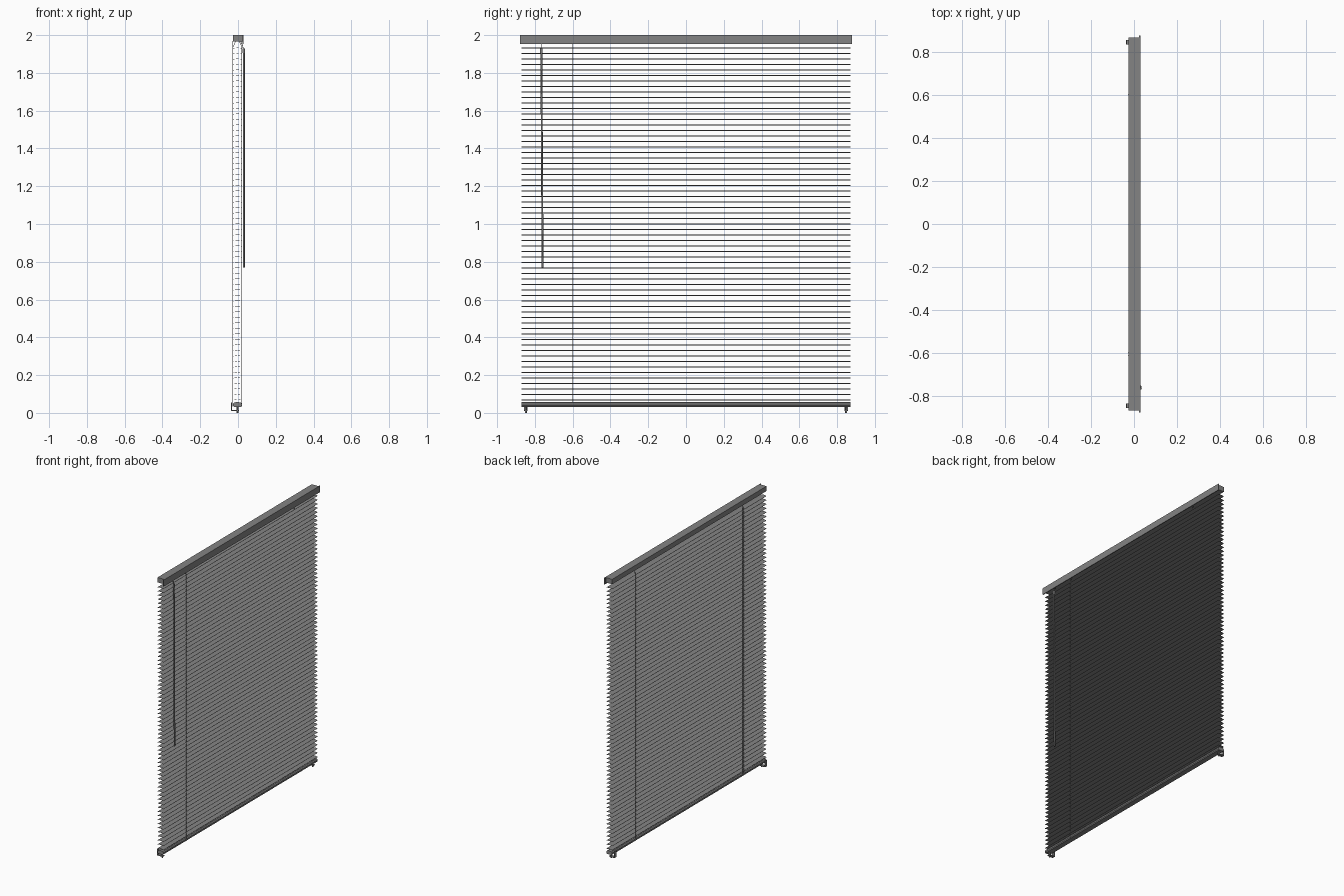
import bpy, bmesh, math
from mathutils import Vector

cube = bpy.data.objects.get("Cube")
if cube:
    bpy.data.objects.remove(cube, do_unlink=True)

grey = bpy.data.materials.new("painted grey")
grey.use_nodes = True
colour = (0.23, 0.23, 0.23, 1)
grey.diffuse_color = colour
grey.node_tree.nodes["Principled BSDF"].inputs["Base Color"].default_value = colour


def finish(name, bm):
    bmesh.ops.recalc_face_normals(bm, faces=bm.faces)
    mesh = bpy.data.meshes.new(name)
    bm.to_mesh(mesh)
    bm.free()
    mesh.materials.append(grey)
    obj = bpy.data.objects.new(name, mesh)
    bpy.context.collection.objects.link(obj)
    return obj


def extrude_y(name, profile, y0, y1):
    """Extrude a closed (x, z) profile along y."""
    bm = bmesh.new()
    face = bm.faces.new([bm.verts.new((x, y0, z)) for x, z in profile])
    ext = bmesh.ops.extrude_face_region(bm, geom=[face])
    moved = [v for v in ext["geom"] if isinstance(v, bmesh.types.BMVert)]
    bmesh.ops.translate(bm, verts=moved, vec=(0, y1 - y0, 0))
    return finish(name, bm)


def box(name, x0, x1, y0, y1, z0, z1):
    return extrude_y(name, [(x0, z0), (x1, z0), (x1, z1), (x0, z1)], y0, y1)


def rod(name, points, radius, sides=6):
    """Round rod following a list of points."""
    curve = bpy.data.curves.new(name, "CURVE")
    curve.dimensions = "3D"
    spline = curve.splines.new("POLY")
    spline.points.add(len(points) - 1)
    for p, co in zip(spline.points, points):
        p.co = (*co, 1)
    curve.bevel_depth = radius
    curve.bevel_resolution = max(0, sides // 2 - 2)
    curve.use_fill_caps = True
    curve.materials.append(grey)
    obj = bpy.data.objects.new(name, curve)
    bpy.context.collection.objects.link(obj)
    return obj


BACK, FRONT = -0.026, 0.020
MID = (BACK + FRONT) / 2
HALF = 0.87

# Head rail with a taller valance along the room side
box("head_rail", BACK, 0.024, -HALF, HALF, 1.965, 2)
box("valance", 0.024, 0.030, -0.88, 0.88, 1.954, 2)

# Slats: one gently crowned strip, repeated upward
steps = 6
arc = [(BACK + (FRONT - BACK) * i / steps,
        0.003 * math.sin(math.pi * i / steps)) for i in range(steps + 1)]
profile = arc + [(x, z - 0.0012) for x, z in reversed(arc)]
slats = extrude_y("slats", profile, -HALF, HALF)
slats.location.z = 0.068
stack = slats.modifiers.new("stack", "ARRAY")
stack.count = 65
stack.use_relative_offset = False
stack.use_constant_offset = True
stack.constant_offset_displace = (0, 0, 0.0291)

# Bottom rail with chamfered edges
extrude_y("bottom_rail",
          [(BACK + 0.005, 0.032), (FRONT - 0.005, 0.032), (FRONT, 0.038),
           (FRONT, 0.048), (FRONT - 0.006, 0.055), (MID, 0.058),
           (BACK + 0.006, 0.055), (BACK, 0.048), (BACK, 0.038)], -HALF, HALF)

# Hold-down brackets: L-shaped plate and a pin into the rail
for side, y in (("right", -0.848), ("left", 0.848)):
    extrude_y(f"bracket_{side}",
              [(-0.037, 0.01), (0.006, 0.01), (0.006, 0.015),
               (-0.032, 0.015), (-0.032, 0.055), (-0.037, 0.055)],
              y - 0.010, y + 0.010)
    rod(f"bracket_pin_{side}", [(MID, y, 0), (MID, y, 0.035)], 0.005, 8)

# Ladder cords that gather as they enter the head rail
for side, y in (("right", -0.614), ("left", 0.606)):
    for place, x, inset in (("back", BACK - 0.001, 0.014), ("front", FRONT + 0.001, -0.014)):
        rod(f"ladder_cord_{side}_{place}",
            [(x, y, 0.035), (x, y, 1.935), (x + inset, y, 1.968)], 0.0013)
rod("lift_cord", [(BACK - 0.001, -0.600, 0.035), (BACK - 0.001, -0.600, 1.968)], 0.0010)

# Tilt wand hanging from a small hook
rod("wand_hook", [(0.014, -0.766, 1.968), (0.024, -0.766, 1.945), (0.030, -0.766, 1.920)], 0.002)
rod("wand_collar", [(0.030, -0.766, 1.905), (0.030, -0.766, 1.930)], 0.007, 8)
rod("wand", [(0.031, -0.766, 1.915), (0.031, -0.759, 0.77)], 0.005, 8)
